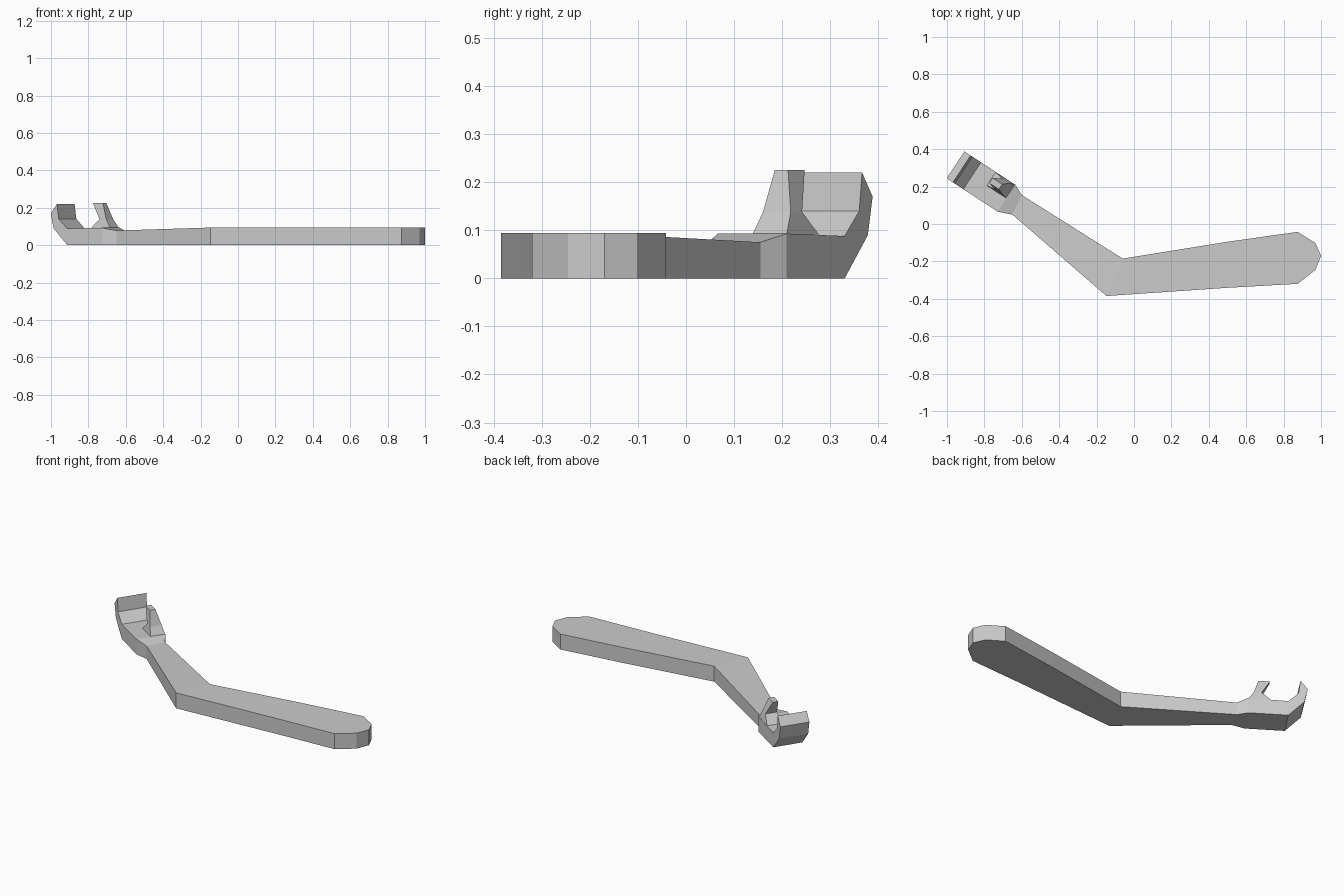
import bpy
import bmesh
from mathutils import Vector

if "Cube" in bpy.data.objects:
    bpy.data.objects.remove(bpy.data.objects["Cube"], do_unlink=True)

# One grey for the whole lever
grey = bpy.data.materials.new("plain_grey")
grey.use_nodes = True
colour = (0.6, 0.6, 0.6, 1)
grey.diffuse_color = colour
grey.node_tree.nodes["Principled BSDF"].inputs["Base Color"].default_value = colour

# Claw axes: along runs out to the hook, across runs toward the back edge
ALONG = Vector((-0.837, 0.548, 0))
ACROSS = Vector((0.548, 0.837, 0))
FRONT, BACK = -0.344, -0.172


def claw(u, v, z):
    return ALONG * u + ACROSS * v + Vector((0, 0, z))


def loft(name, ribs):
    """Skin a row of four-cornered ribs and cap both ends."""
    bm = bmesh.new()
    rows = [[bm.verts.new(p) for p in rib] for rib in ribs]
    for a, b in zip(rows, rows[1:]):
        for i in range(4):
            j = (i + 1) % 4
            bm.faces.new((a[i], a[j], b[j], b[i]))
    bm.faces.new(rows[0])
    bm.faces.new(rows[-1])
    bmesh.ops.remove_doubles(bm, verts=bm.verts, dist=0.0005)
    bmesh.ops.recalc_face_normals(bm, faces=bm.faces)
    mesh = bpy.data.meshes.new(name)
    bm.to_mesh(mesh)
    bm.free()
    mesh.materials.append(grey)
    obj = bpy.data.objects.new(name, mesh)
    bpy.context.collection.objects.link(obj)


def flat_rib(front, back, zf, zb):
    return [(*front, 0), (*back, 0), (*back, zb), (*front, zf)]


def hook_rib(outer, inner):
    return [claw(outer[0], FRONT, outer[1]), claw(outer[0], BACK, outer[1]),
            claw(inner[0], BACK, inner[1]), claw(inner[0], FRONT, inner[1])]


# Handle from its rounded end to the elbow
T = 0.094
lever = [flat_rib(f, b, T, T) for f, b in [
    ((1, -0.17), (1, -0.17)),
    ((0.97, -0.245), (0.97, -0.102)),
    ((0.875, -0.32), (0.875, -0.042)),
    ((0.5, -0.341), (0.5, -0.095)),
    ((-0.147, -0.385), (-0.06, -0.185)),
]]
# Thinned neck
lever.append(flat_rib((-0.65, 0.05), (-0.6, 0.155), 0.078, 0.075))
# Claw floor and upturned hook
lever += [hook_rib(o, i) for o, i in [
    ((0.645, 0), (0.645, 0.093)),
    ((0.865, 0), (0.865, 0.088)),
    ((0.953, 0.09), (0.92, 0.14)),
    ((0.971, 0.17), (0.931, 0.22)),
]]
loft("lever_with_hook", lever)

# Bent prong opposite the hook, narrowing upward
loft("prong", [
    [claw(u0, v0, z), claw(u1, v0, z), claw(u1, v1, z), claw(u0, v1, z)]
    for u0, u1, v0, v1, z in [
        (0.645, 0.773, -0.259, -0.173, 0.088),
        (0.677, 0.72, -0.252, -0.183, 0.138),
        (0.705, 0.768, -0.241, -0.208, 0.225),
    ]
])
